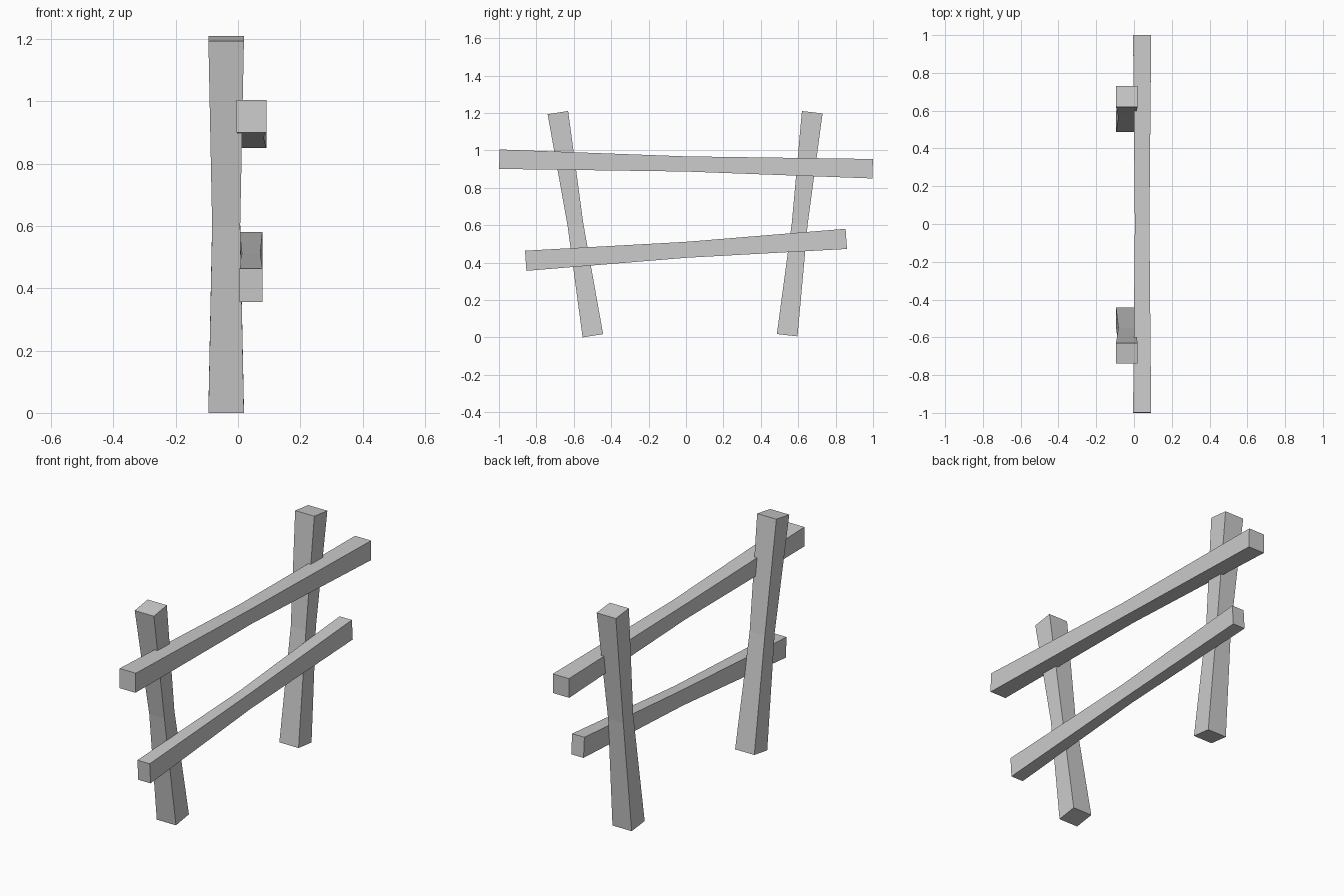
import bpy, bmesh
from mathutils import Vector

if "Cube" in bpy.data.objects:
    bpy.data.objects.remove(bpy.data.objects["Cube"])


def beam(name, start, end, x_mid, size, waist):
    """Square timber between two (y, z) points, pinched halfway along."""
    a, b = Vector((x_mid, *start)), Vector((x_mid, *end))
    side = Vector((1, 0, 0))
    up = (b - a).normalized().cross(side)
    bm = bmesh.new()
    rings = []
    for t, (w, h) in ((0, size), (0.5, waist), (1, size)):
        c = a.lerp(b, t)
        rings.append([bm.verts.new(c + side * (sx * w / 2) + up * (sz * h / 2))
                      for sx, sz in ((-1, -1), (1, -1), (1, 1), (-1, 1))])
    for r, s in zip(rings, rings[1:]):
        for i in range(4):
            j = (i + 1) % 4
            bm.faces.new((r[i], r[j], s[j], s[i]))
    bm.faces.new(rings[0])
    bm.faces.new(rings[-1])
    bmesh.ops.recalc_face_normals(bm, faces=bm.faces)
    mesh = bpy.data.meshes.new(name)
    bm.to_mesh(mesh)
    bm.free()
    obj = bpy.data.objects.new(name, mesh)
    bpy.context.collection.objects.link(obj)


# Two leaning posts
post, post_waist = (0.114, 0.111), (0.09, 0.085)
beam("front_post", (-0.498, 0.009), (-0.685, 1.202), -0.038, post, post_waist)
beam("back_post", (0.541, 0.012), (0.675, 1.204), -0.038, post, post_waist)

# Two crossing rails
beam("upper_rail", (-0.998, 0.953), (0.998, 0.902), 0.043, (0.096, 0.104), (0.077, 0.081))
beam("lower_rail", (-0.857, 0.41), (0.857, 0.527), 0.042, (0.073, 0.108), (0.059, 0.085))
